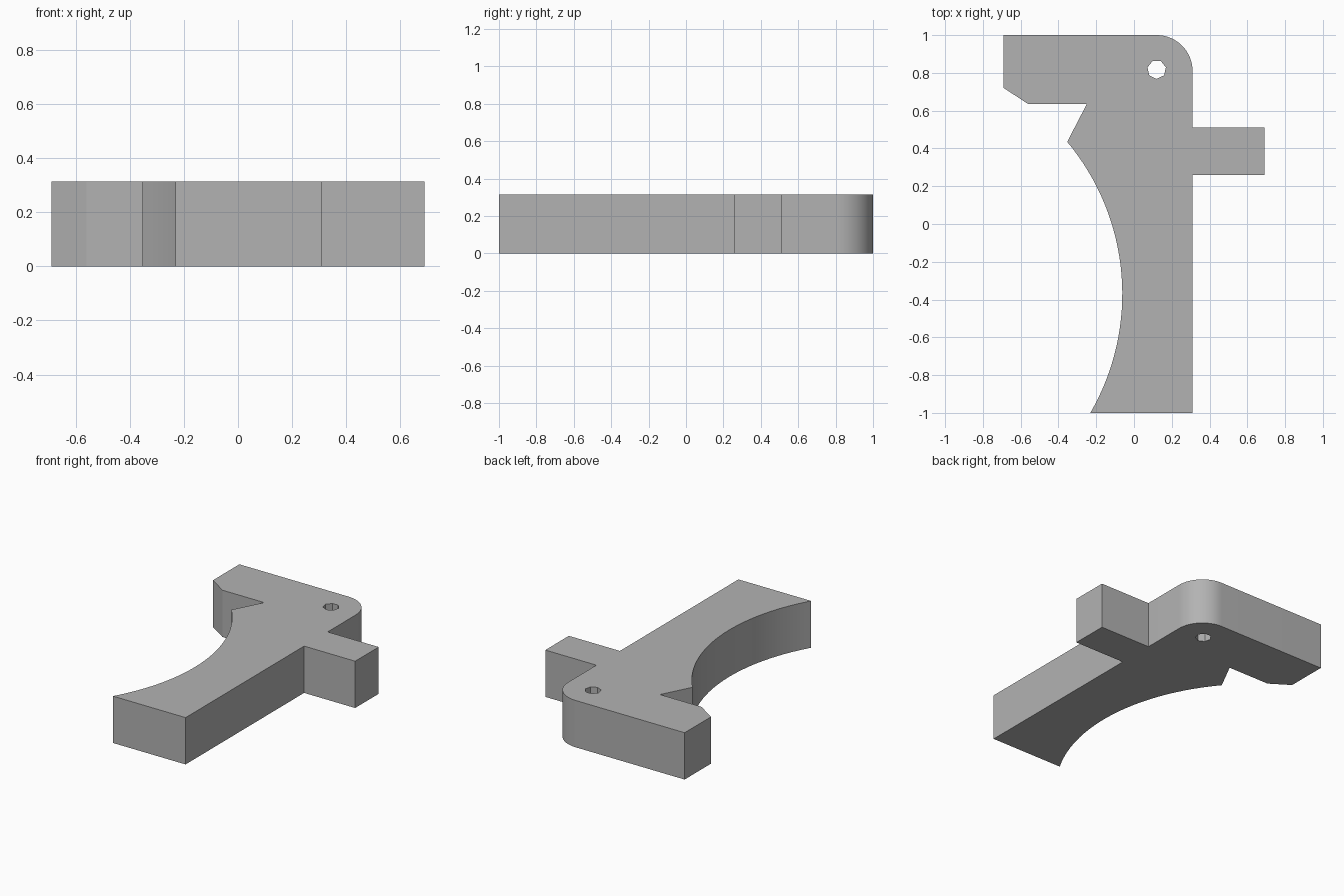
import bpy
import bmesh
from math import sin, cos, asin, pi, radians

cube = bpy.data.objects.get("Cube")
if cube:
    bpy.data.objects.remove(cube, do_unlink=True)

THICK = 0.315

grey = bpy.data.materials.new("plain grey")
grey.use_nodes = True
colour = (0.45, 0.45, 0.45, 1.0)
grey.diffuse_color = colour
grey.node_tree.nodes["Principled BSDF"].inputs["Base Color"].default_value = colour


def arc(cx, cy, r, start, end, steps):
    """Points on a circular arc, both ends included."""
    angles = [start + (end - start) * i / steps for i in range(steps + 1)]
    return [(cx + r * cos(a), cy + r * sin(a)) for a in angles]


def prism(name, outline, bottom, top):
    """Extrude a counter-clockwise outline into a solid."""
    bm = bmesh.new()
    face = bm.faces.new([bm.verts.new((x, y, bottom)) for x, y in outline])
    grown = bmesh.ops.extrude_face_region(bm, geom=[face], use_keep_orig=True)
    verts = [v for v in grown["geom"] if isinstance(v, bmesh.types.BMVert)]
    bmesh.ops.translate(bm, verts=verts, vec=(0, 0, top - bottom))
    bmesh.ops.recalc_face_normals(bm, faces=bm.faces[:])
    mesh = bpy.data.meshes.new(name)
    bm.to_mesh(mesh)
    bm.free()
    mesh.materials.append(grey)
    obj = bpy.data.objects.new(name, mesh)
    bpy.context.collection.objects.link(obj)
    return obj


# Curved grip edge: one large circle cut into the handle
grip_x, grip_y, grip_r = -1.319, -0.37, 1.257
grip = arc(grip_x, grip_y, grip_r,
           asin((0.435 - grip_y) / grip_r), asin((-1 - grip_y) / grip_r), 32)

# Rounded outer corner above the pivot hole
corner = arc(0.12, 0.81, 0.19, 0, pi / 2, 16)

# Handle, side tab, rounded corner, hooked jaw and grip, counter-clockwise
outline = [(0.31, -1), (0.31, 0.26), (0.69, 0.26), (0.69, 0.51), (0.31, 0.51)]
outline += corner
outline += [(-0.69, 1), (-0.69, 0.72), (-0.56, 0.635), (-0.25, 0.635)]
outline += grip
lever = prism("lever_body", outline, 0, THICK)

# Seven-sided pivot hole
hole = arc(0.12, 0.818, 0.05, -pi / 2, 1.5 * pi, 7)[:-1]
cutter = prism("pivot_hole_cutter", hole, -0.1, THICK + 0.1)
cutter.hide_render = True

cut = lever.modifiers.new("pivot hole", "BOOLEAN")
cut.operation = "DIFFERENCE"
cut.solver = "EXACT"
cut.object = cutter

# Bake the hole, drop the cutter, and smooth the curved edges only
bpy.ops.object.select_all(action="DESELECT")
lever.select_set(True)
bpy.context.view_layer.objects.active = lever
bpy.ops.object.modifier_apply(modifier=cut.name)
bpy.data.objects.remove(cutter, do_unlink=True)
bpy.ops.object.shade_smooth_by_angle(angle=radians(25))
